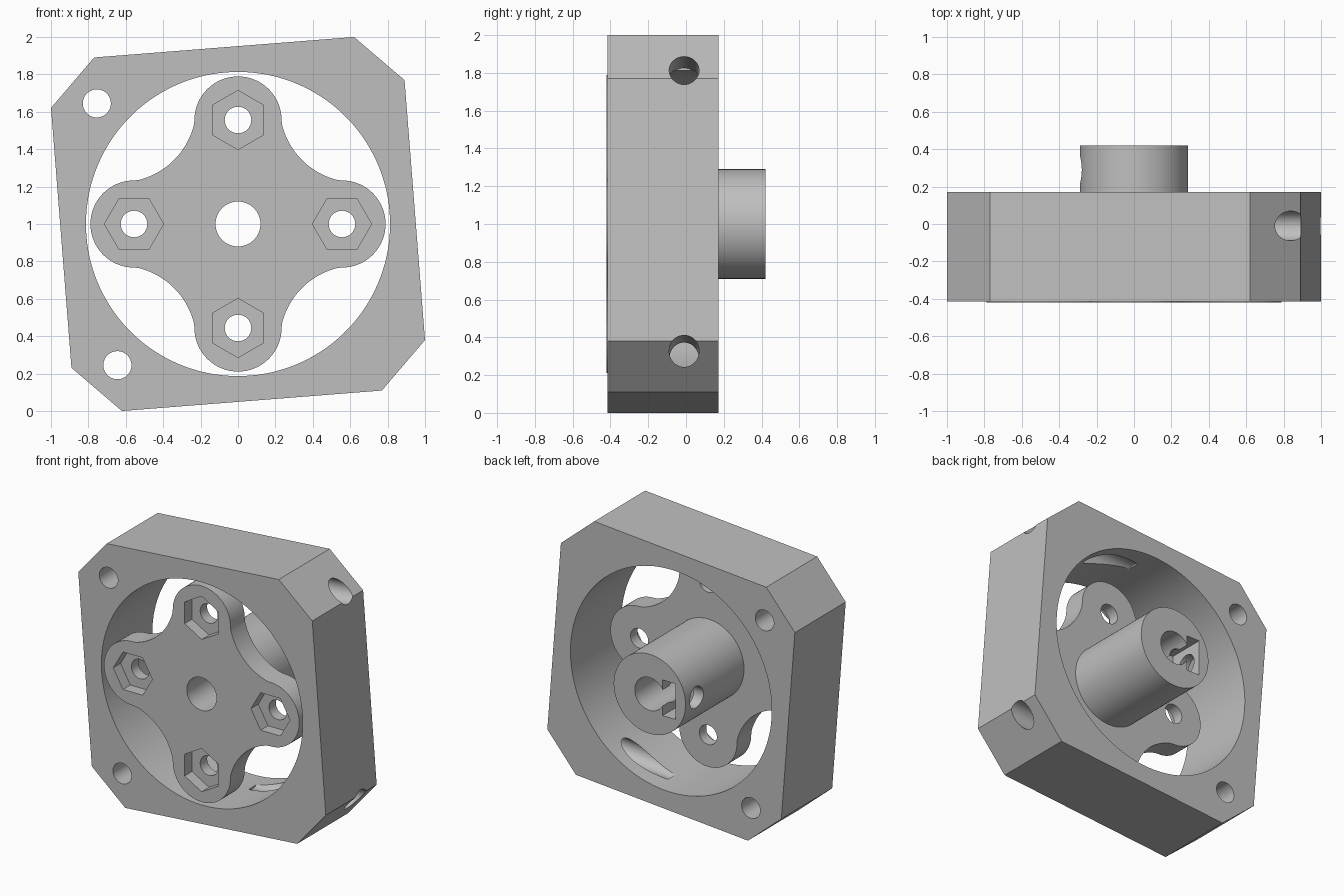
import bpy, bmesh
from math import cos, sin, pi, radians
from mathutils import Matrix, Vector

cube = bpy.data.objects.get("Cube")
if cube:
    bpy.data.objects.remove(cube, do_unlink=True)

grey = bpy.data.materials.new("plain grey")
grey.use_nodes = True
colour = (0.52, 0.52, 0.52, 1)
grey.diffuse_color = colour
grey.node_tree.nodes["Principled BSDF"].inputs["Base Color"].default_value = colour

LIFT = Matrix.Translation((0, 0, 1))
TILT = LIFT @ Matrix.Rotation(radians(-4.5), 4, 'Y')   # frame sits slightly turned
SIDEWAYS = Matrix.Rotation(pi / 2, 4, 'Z')             # sends +y to -x


def arc(cx, cz, r, start, end, n):
    """Points on an arc, angles in degrees."""
    angles = [radians(start + (end - start) * i / n) for i in range(n + 1)]
    return [(cx + r * cos(a), cz + r * sin(a)) for a in angles]


def circle(cx, cz, r, n=72, start=0):
    return arc(cx, cz, r, start, start + 360, n)[:-1]


def prism(name, outline, y0, y1, matrix=LIFT):
    """Extrude an x-z outline along y."""
    bm = bmesh.new()
    face = bm.faces.new([bm.verts.new((x, y0, z)) for x, z in outline])
    new = bmesh.ops.extrude_face_region(bm, geom=[face])["geom"]
    bmesh.ops.translate(bm, vec=Vector((0, y1 - y0, 0)),
                        verts=[g for g in new if isinstance(g, bmesh.types.BMVert)])
    bm.transform(matrix)
    bmesh.ops.recalc_face_normals(bm, faces=bm.faces)
    mesh = bpy.data.meshes.new(name)
    bm.to_mesh(mesh)
    bm.free()
    mesh.materials.append(grey)
    obj = bpy.data.objects.new(name, mesh)
    bpy.context.collection.objects.link(obj)
    return obj


def combine(target, tool, operation='DIFFERENCE'):
    """Apply a boolean and remove the tool."""
    tool.hide_render = True
    mod = target.modifiers.new("shape", 'BOOLEAN')
    mod.operation, mod.solver, mod.object = operation, 'EXACT', tool
    bpy.context.view_layer.objects.active = target
    bpy.ops.object.modifier_apply(modifier=mod.name)
    bpy.data.objects.remove(tool, do_unlink=True)


def finish(obj):
    bpy.ops.object.select_all(action='DESELECT')
    obj.select_set(True)
    bpy.context.view_layer.objects.active = obj
    bpy.ops.object.shade_smooth_by_angle(angle=radians(30))


# Square frame with chamfered corners and a round opening
side, corner = 0.948, 0.697
octagon = []
for sx, sz in ((1, 1), (-1, 1), (-1, -1), (1, -1)):
    pair = [(sx * side, sz * corner), (sx * corner, sz * side)]
    octagon += pair if sx * sz > 0 else pair[::-1]
frame = prism("outer_frame", octagon, -0.415, 0.172, TILT)
combine(frame, prism("opening", circle(0, 0, 0.813, 128), -1, 1, TILT))
for s in (1, -1):
    # through holes on one side, blind cross holes on the other
    combine(frame, prism("through_hole", circle(-0.702, s * 0.702, 0.075), -1, 1, TILT))
    combine(frame, prism("cross_hole", circle(-0.01, s * 0.745, 0.079),
                         -1.2, -0.06, TILT @ SIDEWAYS))

# Four-lobed flange
reach, lobe_r = 0.556, 0.233
outline = []
for k in range(4):
    quarter = arc(reach, 0, lobe_r, -90, 90, 32) + arc(0.63, 0.63, 0.407, -104.2, -165.8, 24)
    c, s = round(cos(k * pi / 2)), round(sin(k * pi / 2))
    outline += [(x * c - z * s, x * s + z * c) for x, z in quarter]
hub = prism("flanged_hub", outline, -0.42, -0.255)

# Hub cylinder with its bore
combine(hub, prism("hub_cylinder", circle(0, 0, 0.29, 96), -0.32, 0.42), 'UNION')
combine(hub, prism("bore", circle(0, 0, 0.12), -1, 1))

# Bolt holes with hexagonal nut pockets
for k in range(4):
    a = k * pi / 2
    x, z = reach * cos(a), reach * sin(a)
    combine(hub, prism("bolt_hole", circle(x, z, 0.071, 48), -1, -0.1))
    combine(hub, prism("nut_pocket", circle(x, z, 0.158, 6, 90 * k), -1, -0.335))

# Set screw hole and the nut slot beside the bore
combine(hub, prism("nut_slot", [(-0.21, -0.13), (-0.105, -0.13), (-0.105, 0.13), (-0.21, 0.13)],
                   0.15, 0.6))
combine(hub, prism("set_screw_hole", circle(0.29, 0, 0.078, 48), 0.05, 0.5, LIFT @ SIDEWAYS))

finish(frame)
finish(hub)
